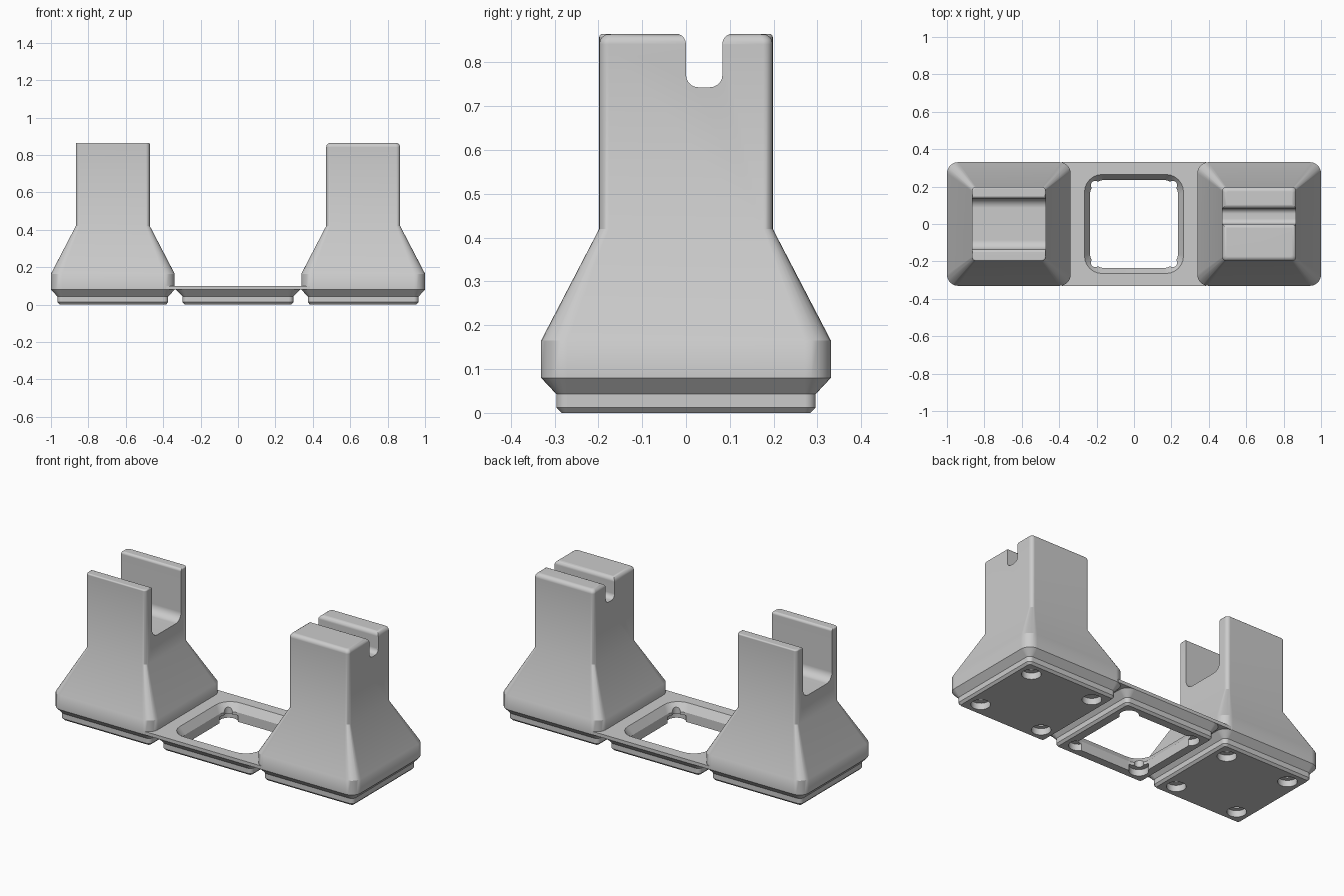
import bpy, bmesh, math
from mathutils import Vector

if "Cube" in bpy.data.objects:
    bpy.data.objects.remove(bpy.data.objects["Cube"])

grey = bpy.data.materials.new("light_grey")
grey.use_nodes = True
colour = (0.6, 0.6, 0.6, 1)
grey.diffuse_color = colour
grey.node_tree.nodes["Principled BSDF"].inputs["Base Color"].default_value = colour

PITCH = 0.6693      # spacing of the three base units
HALF = 0.3307       # half width of a unit
PILLAR = 0.198
TOP = 0.865


def finish_mesh(name, bm):
    bmesh.ops.remove_doubles(bm, verts=bm.verts, dist=1e-5)
    bmesh.ops.recalc_face_normals(bm, faces=bm.faces)
    mesh = bpy.data.meshes.new(name)
    bm.to_mesh(mesh)
    bm.free()
    mesh.materials.append(grey)
    obj = bpy.data.objects.new(name, mesh)
    bpy.context.collection.objects.link(obj)
    return obj


def rounded_square(half, radius, steps=6):
    pts = []
    for q in range(4):
        corner = math.pi / 4 + q * math.pi / 2
        cx = math.copysign(half - radius, math.cos(corner))
        cy = math.copysign(half - radius, math.sin(corner))
        for i in range(steps + 1):
            a = (q + i / steps) * math.pi / 2
            pts.append((cx + radius * math.cos(a), cy + radius * math.sin(a)))
    return pts


def add_loft(bm, sections, x=0, y=0):
    """Stack rounded squares given as (z, half width, corner radius)."""
    rings = [[bm.verts.new((x + px, y + py, z)) for px, py in rounded_square(h, r)]
             for z, h, r in sections]
    for low, high in zip(rings, rings[1:]):
        n = len(low)
        for i in range(n):
            j = (i + 1) % n
            bm.faces.new((low[i], low[j], high[j], high[i]))
    bm.faces.new(rings[0][::-1])
    bm.faces.new(rings[-1])


def loft(name, sections, x=0):
    bm = bmesh.new()
    add_loft(bm, sections, x)
    return finish_mesh(name, bm)


def fillet(points, steps=5):
    """Round the corners of a profile of (y, z, radius) points."""
    out = []
    for i, (y, z, r) in enumerate(points):
        p = Vector((y, z))
        if r == 0:
            out.append(p)
            continue
        a = (Vector(points[i - 1][:2]) - p).normalized()
        b = (Vector(points[(i + 1) % len(points)][:2]) - p).normalized()
        centre = p + (a + b) * r
        for k in range(steps + 1):
            t = k / steps * math.pi / 2
            out.append(centre - b * r * math.cos(t) - a * r * math.sin(t))
    return out


def slot_cutter(name, x, y0, y1, floor, radius, lip):
    """Channel along x with a rounded floor and rounded upper lips."""
    top, over, side = TOP + 0.0005, TOP + 0.1, 0.04
    profile = fillet([(y0 - side, over, 0), (y0 - side, top, 0), (y0, top, lip),
                      (y0, floor, radius), (y1, floor, radius), (y1, top, lip),
                      (y1 + side, top, 0), (y1 + side, over, 0)])
    bm = bmesh.new()
    face = bm.faces.new([bm.verts.new((x - 0.3, p.x, p.y)) for p in profile])
    ext = bmesh.ops.extrude_face_region(bm, geom=[face])["geom"]
    bmesh.ops.translate(bm, vec=(0.6, 0, 0),
                        verts=[v for v in ext if isinstance(v, bmesh.types.BMVert)])
    return finish_mesh(name, bm)


def magnet_cutter(name, x):
    """Four stepped round pockets under one unit."""
    bm = bmesh.new()
    spot, wide, thin = 0.207, 0.052, 0.024
    for sx in (-1, 1):
        for sy in (-1, 1):
            add_loft(bm, [(-0.05, wide, wide), (0.038, wide, wide),
                          (0.038, thin, thin), (0.09, thin, thin)],
                     x + sx * spot, sy * spot)
    return finish_mesh(name, bm)


def cut(obj, *cutters):
    for c in cutters:
        mod = obj.modifiers.new("cut", 'BOOLEAN')
        mod.operation, mod.solver, mod.object = 'DIFFERENCE', 'EXACT', c
    bpy.ops.object.select_all(action='DESELECT')
    obj.select_set(True)
    bpy.context.view_layer.objects.active = obj
    for mod in list(obj.modifiers):
        bpy.ops.object.modifier_apply(modifier=mod.name)
    bpy.ops.object.shade_smooth_by_angle(angle=math.radians(30))
    obj.modifiers.new("normals", 'WEIGHTED_NORMAL').keep_sharp = True


def top_rounding(r, steps=4):
    angles = [i / steps * math.pi / 2 for i in range(steps + 1)]
    return [(TOP - r + r * math.sin(a), PILLAR - r * (1 - math.cos(a)), 0.022 - r * 0.5 * (1 - math.cos(a)))
            for a in angles]


foot = [(0, 0.284, 0.013), (0.0127, 0.296, 0.025), (0.043, 0.296, 0.025), (0.08, HALF, 0.06)]
flare = [(0.165, HALF, 0.06), (0.42, PILLAR, 0.022)]

# Two towers, one with a wide cradle and one with a narrow notch
cradle_tower = loft("cradle_tower", foot + flare + top_rounding(0.008), -PITCH)
notch_tower = loft("notch_tower", foot + flare + top_rounding(0.024), PITCH)
cradle = slot_cutter("cradle_cutter", -PITCH, -0.137, 0.137, 0.56, 0.05, 0.015)
notch = slot_cutter("notch_cutter", PITCH, 0, 0.083, 0.743, 0.028, 0.024)

# Open middle unit: foot and the bridging plate
middle_foot = loft("middle_foot", foot)
bm = bmesh.new()
bmesh.ops.create_cube(bm, size=1)
bmesh.ops.scale(bm, vec=(0.77, 2 * HALF, 0.02), verts=bm.verts)
bmesh.ops.translate(bm, vec=(0, 0, 0.09), verts=bm.verts)
bridge_plate = finish_mesh("bridge_plate", bm)
window = loft("window_cutter", [(-0.1, 0.236, 0.08), (0.055, 0.236, 0.08),
                                (0.1, 0.265, 0.095), (0.2, 0.265, 0.095)])

magnets = [magnet_cutter("magnet_cutter", x) for x in (-PITCH, 0, PITCH)]
cut(cradle_tower, cradle, magnets[0])
cut(middle_foot, window, magnets[1])
cut(bridge_plate, window)
cut(notch_tower, notch, magnets[2])

for helper in [cradle, notch, window] + magnets:
    bpy.data.objects.remove(helper)
